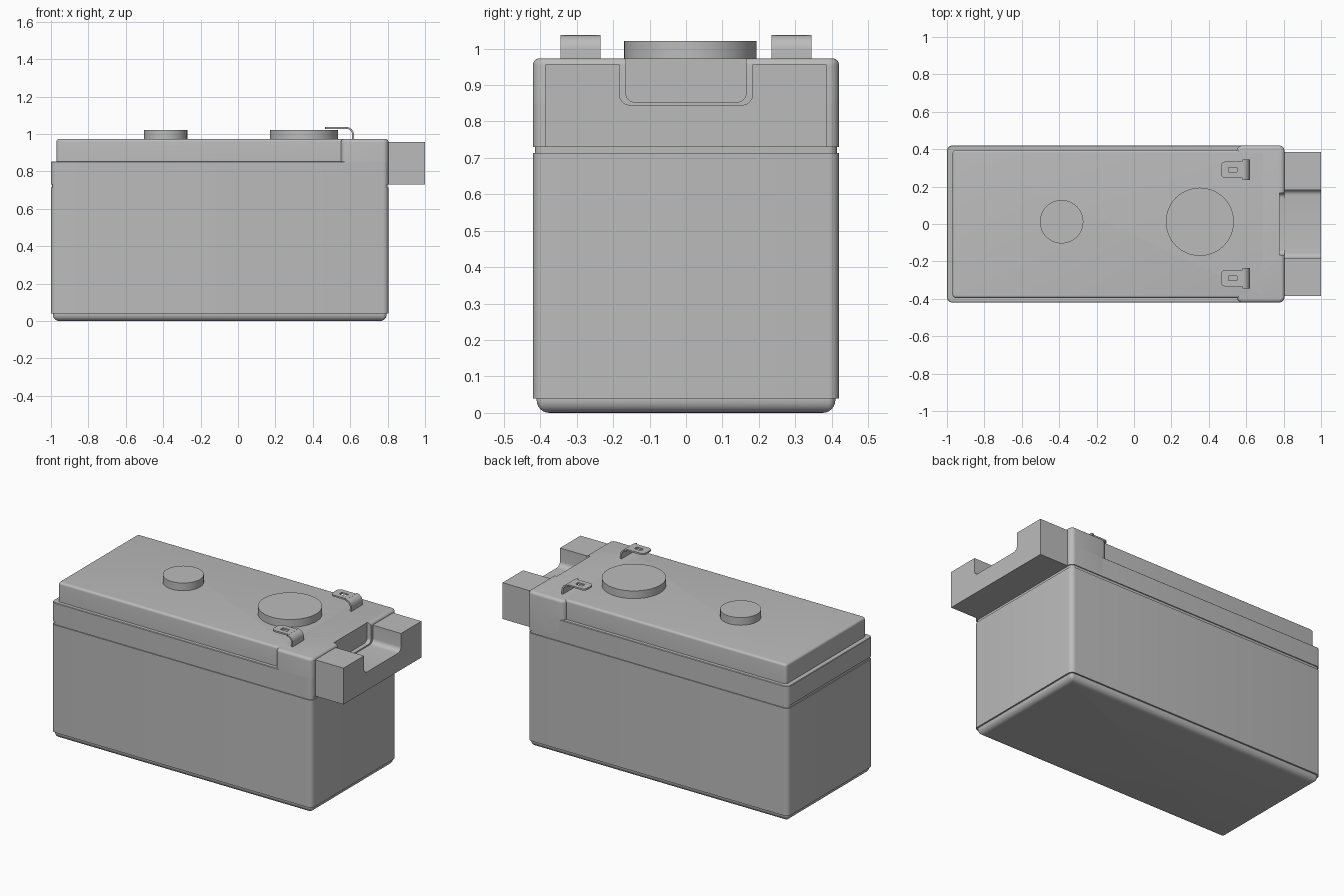
import bpy
import bmesh
from math import cos, sin, pi, radians

old = bpy.data.objects.get("Cube")
if old:
    bpy.data.objects.remove(old, do_unlink=True)

grey = bpy.data.materials.new("plain grey")
grey.use_nodes = True
grey.diffuse_color = (0.5, 0.5, 0.5, 1)
grey.node_tree.nodes["Principled BSDF"].inputs["Base Color"].default_value = (0.5, 0.5, 0.5, 1)


def skin(name, rings):
    """Loft equal-length point rings into a capped solid."""
    bm = bmesh.new()
    loops = [[bm.verts.new(p) for p in ring] for ring in rings]
    n = len(loops[0])
    for a, b in zip(loops, loops[1:]):
        for i in range(n):
            j = (i + 1) % n
            bm.faces.new((a[i], a[j], b[j], b[i]))
    bm.faces.new(loops[0][::-1])
    bm.faces.new(loops[-1])
    bmesh.ops.recalc_face_normals(bm, faces=bm.faces)
    mesh = bpy.data.meshes.new(name)
    bm.to_mesh(mesh)
    bm.free()
    mesh.materials.append(grey)
    obj = bpy.data.objects.new(name, mesh)
    bpy.context.collection.objects.link(obj)
    return obj


def activate(obj):
    bpy.ops.object.select_all(action='DESELECT')
    obj.select_set(True)
    bpy.context.view_layer.objects.active = obj


def smooth(obj):
    activate(obj)
    bpy.ops.object.shade_smooth_by_angle(angle=radians(30))


def cut(obj, cutter):
    activate(obj)
    mod = obj.modifiers.new("cut", 'BOOLEAN')
    mod.operation, mod.solver, mod.object = 'DIFFERENCE', 'EXACT', cutter
    bpy.ops.object.modifier_apply(modifier=mod.name)
    bpy.data.objects.remove(cutter, do_unlink=True)


def arc(cx, cy, r, start, end, steps=6):
    return [(cx + r * cos(radians(start + (end - start) * i / steps)),
             cy + r * sin(radians(start + (end - start) * i / steps)))
            for i in range(steps + 1)]


def rounded_rect(x0, x1, y0, y1, r):
    return (arc(x1 - r, y1 - r, r, 0, 90) + arc(x0 + r, y1 - r, r, 90, 180)
            + arc(x0 + r, y0 + r, r, 180, 270) + arc(x1 - r, y0 + r, r, 270, 360))


def rounded_block(name, x0, x1, y, r, levels):
    """Stack of rounded rectangles; levels are (inset, height)."""
    return skin(name, [[(px, py, z) for px, py in
                        rounded_rect(x0 + d, x1 - d, d - y, y - d, max(r - d, 0.004))]
                       for d, z in levels])


def along_x(name, profile, x0, x1):
    return skin(name, [[(x, y, z) for y, z in profile] for x in (x0, x1)])


def along_y(name, profile, y0, y1):
    return skin(name, [[(x, y, z) for x, z in profile] for y in (y0, y1)])


def along_z(name, profile, z0, z1):
    return skin(name, [[(x, y, z) for x, y in profile] for z in (z0, z1)])


def top_edge(r, top):
    return [(r - x, top - r + z) for x, z in arc(0, 0, r, 0, 90, 5)]


LEFT, END, HALF, TOP = -1.0, 0.805, 0.42, 0.973

# Case with rounded foot, seam groove and lid rim
foot = [(0.01 + 0.035 - x, 0.035 + z) for x, z in arc(0, 0, 0.035, -90, 0)]
case = rounded_block("battery_case", LEFT, END, HALF, 0.03,
                     foot + [(0.01, 0.04), (0, 0.04), (0, 0.713), (0.006, 0.713), (0.006, 0.73),
                             (0, 0.73), (0, 0.849), (0.003, 0.852)])
smooth(case)

# Raised lid, set in from the rim
lid = rounded_block("raised_lid", -0.97, 0.7, 0.396, 0.02, [(0, 0.84)] + top_edge(0.014, TOP))
smooth(lid)

# Full-width terminal end of the lid with its notch
lid_end = rounded_block("terminal_end", 0.55, END, HALF, 0.03, [(0, 0.74)] + top_edge(0.018, TOP))


def u_shape(half, floor, top, r):
    return ([(-half, top)] + arc(r - half, floor + r, r, 180, 270)
            + arc(half - r, floor + r, r, 270, 360) + [(half, top)])


cut(lid_end, along_x("notch_cutter", u_shape(0.165, 0.853, 1.1, 0.025), 0.778, 0.9))
smooth(lid_end)

# Connector block with a U-shaped channel
channel = u_shape(0.183, 0.845, 0.957, 0.03)
block = along_x("connector_block", [(-0.385, 0.73), (-0.385, 0.957)] + channel
                + [(0.385, 0.957), (0.385, 0.73)], END - 0.005, 1.0)
smooth(block)

# Round caps
for name, cx, r in (("small_cap", -0.387, 0.116), ("large_cap", 0.352, 0.182)):
    smooth(along_z(name, arc(cx, 0.012, r, 0, 354.375, 63), 0.96, 1.021))

# Terminal tabs: curved strap plus slotted tongue
for side, y in (("right", -0.29), ("left", 0.29)):
    strap = ([(0.58, 1.037)] + arc(0.58, 0.997, 0.04, 90, 0, 8) + [(0.62, 0.965), (0.61, 0.965)]
             + arc(0.58, 0.997, 0.03, 0, 90, 8))
    smooth(along_y(side + "_terminal_strap", strap, y - 0.055, y + 0.055))
    tongue = along_z(side + "_terminal_tongue",
                     [(0.585, y - 0.044), (0.585, y + 0.044)]
                     + arc(0.49, y + 0.019, 0.025, 90, 180)
                     + arc(0.49, y - 0.019, 0.025, 180, 270), 1.027, 1.037)
    slot = [(0.506, y - 0.013), (0.552, y - 0.013), (0.552, y + 0.013), (0.506, y + 0.013)]
    cut(tongue, along_z("slot_cutter", slot, 1.0, 1.06))
    smooth(tongue)
